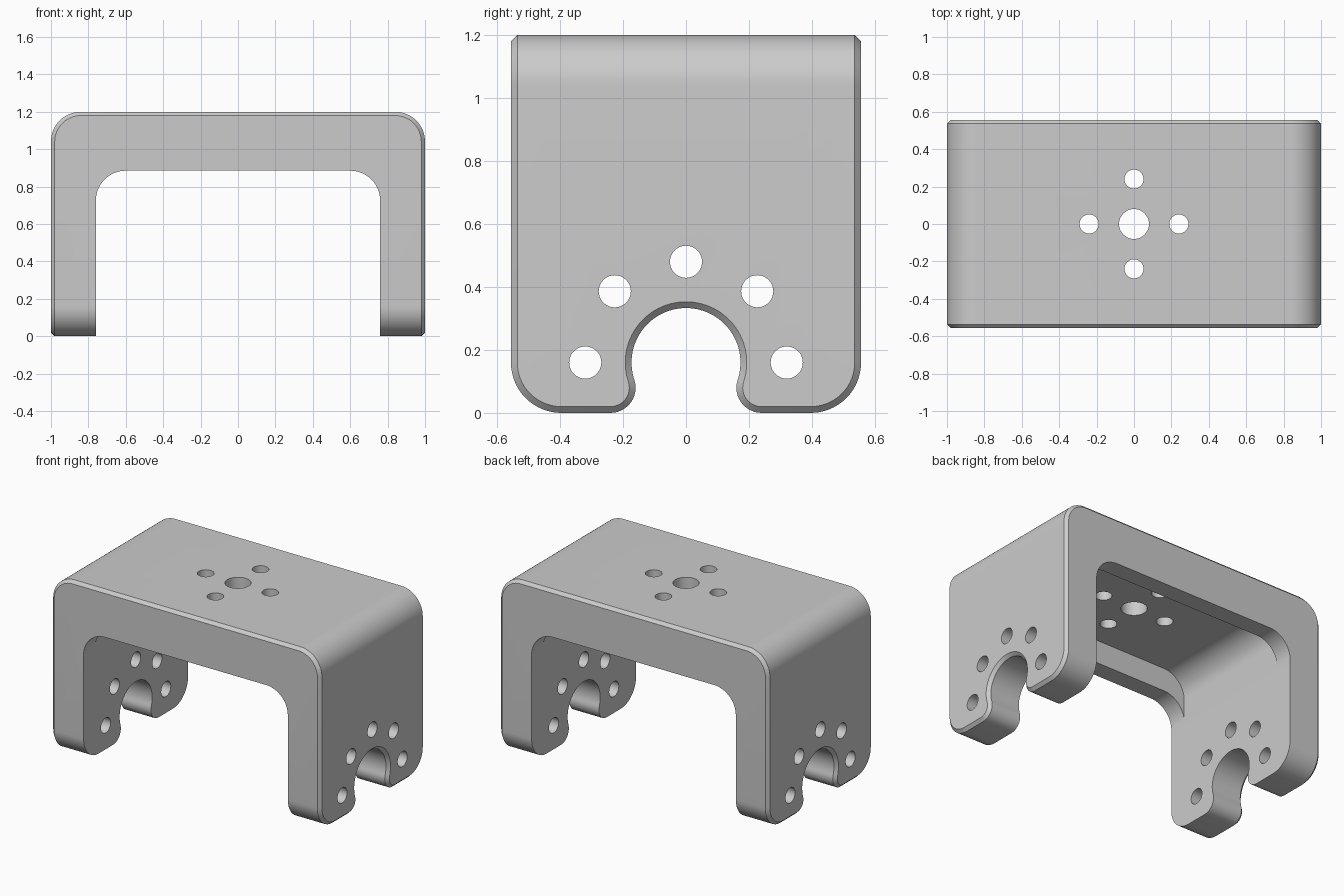
import bpy, bmesh, math
from mathutils import Matrix

if "Cube" in bpy.data.objects:
    bpy.data.objects.remove(bpy.data.objects["Cube"])

HALF_Y, HEIGHT, LEG_IN, ROUND, CHAMFER = 0.556, 1.2, 0.76, 0.16, 0.02


def arc(cx, cy, r, a0, a1, n=16):
    """Points on an arc, angles in degrees."""
    return [(cx + r * math.cos(math.radians(a0 + (a1 - a0) * i / n)),
             cy + r * math.sin(math.radians(a0 + (a1 - a0) * i / n))) for i in range(n + 1)]


def mirrored(half):
    """Close a right-half outline by mirroring it across the vertical axis."""
    return half + [(-a, b) for a, b in reversed(half)]


def prism(name, outline, axis, half):
    """Extrude an outline symmetrically along x or y."""
    def place(a, b, d):
        return (d, a, b) if axis == 'X' else (a, d, b)
    pts = []
    for p in outline:
        if not pts or math.dist(p, pts[-1]) > 1e-5:
            pts.append(p)
    if math.dist(pts[0], pts[-1]) < 1e-5:
        pts.pop()
    bm = bmesh.new()
    face = bm.faces.new([bm.verts.new(place(a, b, -half)) for a, b in pts])
    new = bmesh.ops.extrude_face_region(bm, geom=[face])['geom']
    shift = place(0, 0, 2 * half)
    bmesh.ops.translate(bm, vec=shift, verts=[g for g in new if isinstance(g, bmesh.types.BMVert)])
    bmesh.ops.recalc_face_normals(bm, faces=bm.faces)
    return to_object(name, bm)


def to_object(name, bm):
    mesh = bpy.data.meshes.new(name)
    bm.to_mesh(mesh)
    bm.free()
    obj = bpy.data.objects.new(name, mesh)
    bpy.context.collection.objects.link(obj)
    return obj


def boolean(target, other, operation):
    mod = target.modifiers.new("cut", 'BOOLEAN')
    mod.operation, mod.solver, mod.object = operation, 'EXACT', other
    bpy.context.view_layer.objects.active = target
    bpy.ops.object.modifier_apply(modifier=mod.name)
    bpy.data.objects.remove(other)


def drill(target, r, length, location, axis):
    bm = bmesh.new()
    turn = Matrix.Rotation(math.pi / 2, 4, 'Y') if axis == 'X' else Matrix()
    bmesh.ops.create_cone(bm, cap_ends=True, segments=40, radius1=r, radius2=r, depth=length,
                          matrix=Matrix.Translation(location) @ turn)
    boolean(target, to_object("drill", bm), 'DIFFERENCE')


# Bracket: rounded arch seen from the front
arch = mirrored([(0, HEIGHT)] + arc(1 - ROUND, HEIGHT - ROUND, ROUND, 90, 0)
                + [(1, -0.2), (LEG_IN, -0.2)]
                + arc(LEG_IN - ROUND, 0.885 - ROUND, ROUND, 0, 90) + [(0, 0.885)])
# mirrored() walks the outline back, so split it into an outer and an inner run
outer = [(0, HEIGHT)] + arc(1 - ROUND, HEIGHT - ROUND, ROUND, 90, 0) + [(1, -0.2)]
inner = [(LEG_IN, -0.2)] + arc(LEG_IN - ROUND, 0.885 - ROUND, ROUND, 0, 90)
flip = lambda run: [(-a, b) for a, b in reversed(run)]
arch = flip(outer[1:]) + outer[1:] + inner + flip(inner)
bracket = prism("bracket", arch, 'Y', 0.8)

# Side outline: rounded feet and the open round notch with its flared mouth
neck = math.degrees(math.atan2(-0.08, 0.24))
notch_r = math.hypot(0.24, 0.08) - 0.08
side = mirrored(arc(0, 0.16, notch_r, 90, neck, 28)
                + arc(0.24, 0.08, 0.08, neck + 180, 270, 12)
                + arc(HALF_Y - ROUND, ROUND, ROUND, -90, 0)
                + [(HALF_Y, 1.4)])
boolean(bracket, prism("side_outline", side, 'X', 1.2), 'INTERSECT')


# Chamfer around the whole outer skin
def on_skin(v):
    x, z = abs(v.co.x), v.co.z
    dx, dz = x - (1 - ROUND), z - (HEIGHT - ROUND)
    if dx > 0 and dz > 0:
        return abs(math.hypot(dx, dz) - ROUND) < 1e-3
    return x > 0.999 or z > HEIGHT - 1e-3


bm = bmesh.new()
bm.from_mesh(bracket.data)
bmesh.ops.remove_doubles(bm, verts=bm.verts, dist=1e-5)
skin = {f for f in bm.faces if all(on_skin(v) for v in f.verts)}
rim = [e for e in bm.edges if sum(f in skin for f in e.link_faces) == 1]
bmesh.ops.bevel(bm, geom=rim, offset=CHAMFER, offset_type='OFFSET', segments=1,
                affect='EDGES', profile=0.5)
bm.to_mesh(bracket.data)
bm.free()

# Pocket under the top plate, leaving a rib at the front and back
w = LEG_IN - 0.0005
pocket = mirrored([(w, 0.6)] + arc(w - ROUND, 1.04 - ROUND, ROUND, 0, 90))
boolean(bracket, prism("pocket", pocket, 'Y', 0.435), 'DIFFERENCE')

# Holes in the top plate
drill(bracket, 0.08, 0.6, (0, 0, 1.1), 'Z')
for x, y in ((0.24, 0), (-0.24, 0), (0, 0.24), (0, -0.24)):
    drill(bracket, 0.051, 0.6, (x, y, 1.1), 'Z')

# Ring of holes around the notch, through both legs
for i in range(5):
    a = math.radians(45 * i)
    drill(bracket, 0.051, 2.4, (0, 0.32 * math.cos(a), 0.16 + 0.32 * math.sin(a)), 'X')

# Grey metal
grey = bpy.data.materials.new("grey_metal")
grey.diffuse_color = (0.6, 0.6, 0.6, 1)
grey.use_nodes = True
grey.node_tree.nodes["Principled BSDF"].inputs["Base Color"].default_value = grey.diffuse_color
bracket.data.materials.clear()
bracket.data.materials.append(grey)
for p in bracket.data.polygons:
    p.material_index = 0

bpy.ops.object.select_all(action='DESELECT')
bracket.select_set(True)
bpy.context.view_layer.objects.active = bracket
bpy.ops.object.shade_smooth_by_angle(angle=math.radians(30))
